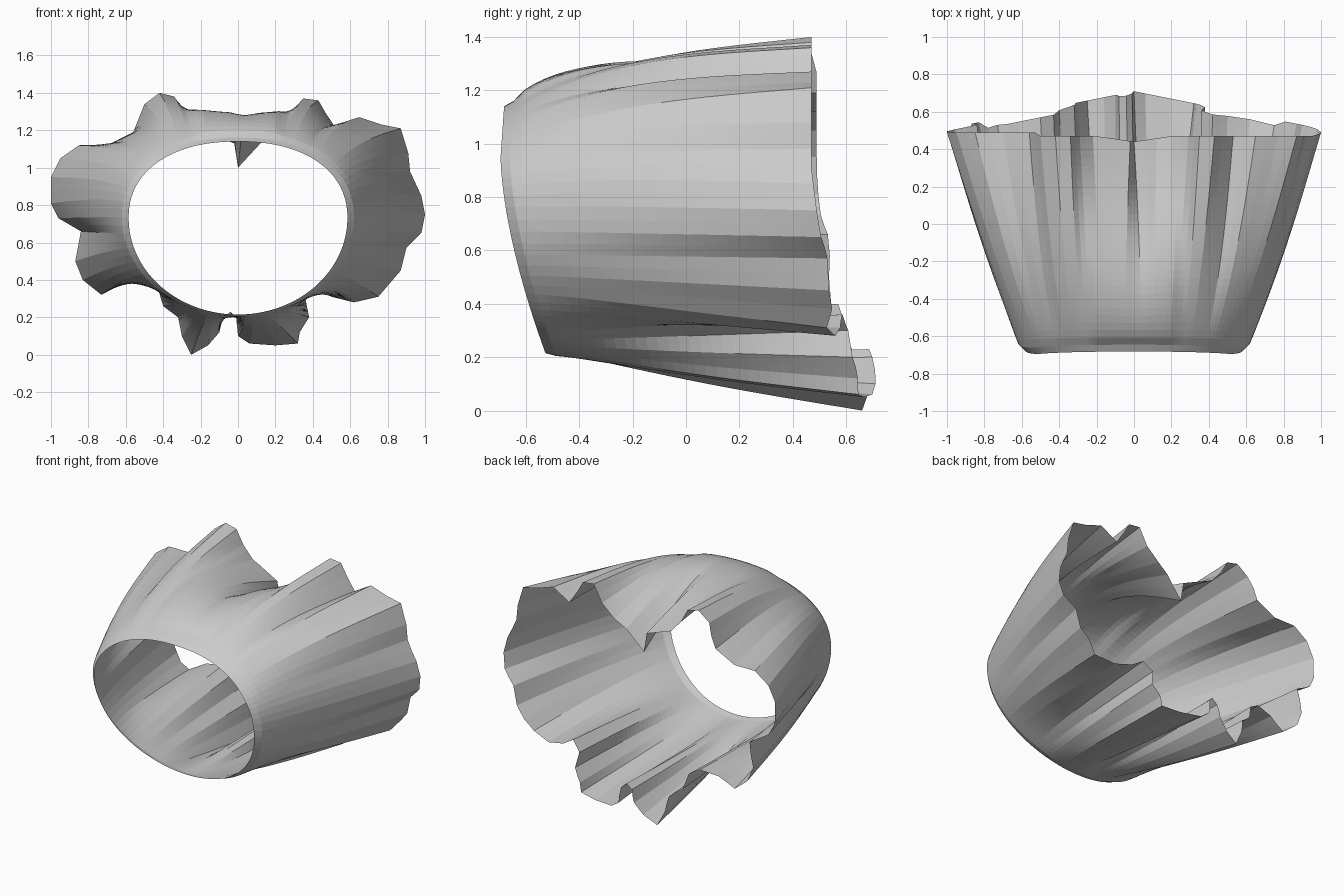
import bpy, bmesh, math

if "Cube" in bpy.data.objects:
    bpy.data.objects.remove(bpy.data.objects["Cube"])

# Hem outline seen from the front (x, z), counter-clockwise from the right side
HEM = [(1.0, .75), (.98, .85), (.92, .98), (.91, 1.08), (.87, 1.21), (.77, 1.23),
       (.65, 1.27), (.53, 1.2), (.47, 1.29), (.43, 1.36), (.35, 1.37), (.29, 1.26),
       (.2, 1.18), (.12, 1.13), (0, 1.0), (-.02, 1.13), (-.12, 1.17), (-.22, 1.21),
       (-.29, 1.29), (-.34, 1.38), (-.42, 1.4), (-.5, 1.34), (-.56, 1.19), (-.7, 1.12),
       (-.85, 1.12), (-.95, 1.05), (-1.0, .95), (-1.0, .81), (-.96, .73), (-.84, .66),
       (-.87, .5), (-.83, .4), (-.73, .32), (-.62, .38), (-.5, .4), (-.43, .36),
       (-.4, .26), (-.32, .2), (-.3, .1), (-.25, .0), (-.16, .05), (-.1, .12),
       (-.08, .2), (-.04, .23), (-.01, .2), (0, .1), (.06, .06), (.2, .05),
       (.32, .06), (.33, .12), (.38, .2), (.36, .3), (.42, .36), (.5, .31),
       (.62, .28), (.75, .31), (.87, .45), (.9, .57), (.98, .65)]
CZ = .73
ROWS = 28


def subdivide(pts):
    out = []
    for i, (x, z) in enumerate(pts):
        nx, nz = pts[(i + 1) % len(pts)]
        out += [(x, z), ((x + nx) / 2, (z + nz) / 2)]
    return out


def smooth(pts, steps):
    for _ in range(steps):
        n = len(pts)
        pts = [tuple(.25 * pts[i - 1][k] + .5 * pts[i][k] + .25 * pts[(i + 1) % n][k]
                     for k in (0, 1)) for i in range(n)]
    return pts


def waist(a, grow, back):
    c, s = math.cos(a), math.sin(a)
    e = .9 if s > 0 else 1.0
    x = (.585 + grow) * math.copysign(abs(c) ** e, c)
    z = CZ + ((.41 + grow * .6) if s > 0 else (.515 + grow * .3)) * math.copysign(abs(s) ** e, s)
    y = -.695 + .17 * (max(0, .95 - z) / .74) ** 1.6 + .07 * max(0, z - .95) + back
    return x, y, z


def hem_y(x, z):
    top = .47 - .03 * max(0, 1 - abs(x) / .2) + (.02 if x < -.52 else 0)
    bottom = .71 - .2 * abs(x) - .04 * max(0, min(1, (z - .15) / .2)) * (abs(x) < .8)
    low = max(0, min(1, (.9 - z) / .3))
    return top + (bottom - top) * low


hem = subdivide(HEM)
soft = smooth(hem, 70)
angles = [math.atan2((z - CZ) / .55, x / .9) for x, z in soft]
bm = bmesh.new()

# Narrow waistband rim
rings = [[bm.verts.new(waist(a, 0, 0)) for a in angles]]

# Body: the smooth waist fans out into the pleated hem
for r in range(ROWS + 1):
    t = r / ROWS
    ring = []
    for a, (hx, hz), (sx, sz) in zip(angles, hem, soft):
        wx, wy, wz = waist(a, .035, .035)
        up, down = max(0, math.sin(a)), max(0, -math.sin(a))
        middle = up * max(0, min(1, (.34 - abs(sx)) / .12))
        k = t ** (.45 + .75 * middle - .15 * down)
        px, pz = sx + (hx - sx) * k, sz + (hz - sz) * k
        f = t + (.1 + .04 * down) * math.sin(math.pi * t ** .8)
        swell = (.08 + .05 * middle) * up * math.sin(math.pi * t ** .7)
        ring.append(bm.verts.new((wx + (px - wx) * f,
                                  wy + (hem_y(hx, hz) - wy) * t,
                                  wz + (pz - wz) * f + swell)))
    rings.append(ring)

n = len(hem)
for lo, hi in zip(rings, rings[1:]):
    for i in range(n):
        j = (i + 1) % n
        bm.faces.new((lo[i], lo[j], hi[j], hi[i]))
bmesh.ops.recalc_face_normals(bm, faces=bm.faces)

mesh = bpy.data.meshes.new("pleated_skirt")
bm.to_mesh(mesh)
bm.free()
obj = bpy.data.objects.new("pleated_skirt", mesh)
bpy.context.collection.objects.link(obj)
